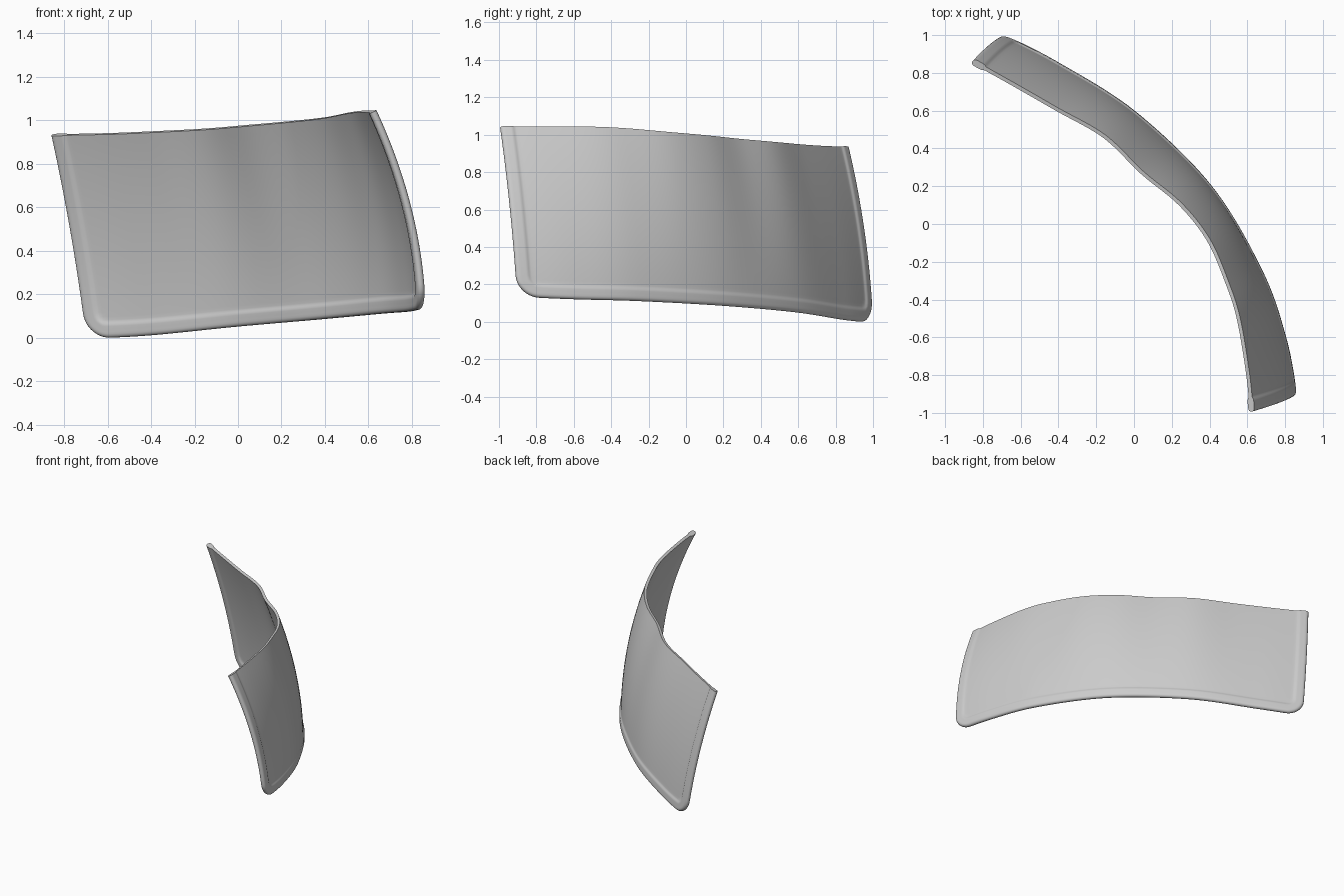
import bpy, bmesh, math
from mathutils import Vector

if "Cube" in bpy.data.objects:
    bpy.data.objects.remove(bpy.data.objects["Cube"])

LENGTH, HEIGHT, R = 2.5, 0.95, 0.12      # unrolled panel size and lower corner radius
RIM, GLASS = 0.018, 0.010                # half thickness of rim and of pane

bottom = [(-.69, .995, .0), (-.4, .845, .015), (0, .59, .055), (.4, .2, .09),
          (.67, -.25, .115), (.795, -.6, .125), (.855, -.90, .138)]
top = [(-.85, .865, .937), (-.6, .725, .942), (-.4, .61, .95), (-.15, .467, .963),
       (.05, .275, .98), (.25, .11, .998), (.4, -.08, 1.015), (.5, -.31, 1.035),
       (.56, -.5, 1.044), (.61, -.8, 1.045), (.628, -.99, 1.043)]


def smooth_curve(points, n=24):
    """Catmull-Rom samples with their running arc length (0..1)."""
    p = [Vector(q) for q in points]
    p = [2 * p[0] - p[1]] + p + [2 * p[-1] - p[-2]]
    out = []
    for i in range(1, len(p) - 2):
        a, b, c, d = p[i - 1:i + 3]
        for k in range(n):
            t = k / n
            out.append(0.5 * (2 * b + (c - a) * t + (2 * a - 5 * b + 4 * c - d) * t * t
                              + (3 * b - a - 3 * c + d) * t ** 3))
    out.append(p[-2])
    run = [0]
    for a, b in zip(out, out[1:]):
        run.append(run[-1] + (b - a).length)
    return out, [r / run[-1] for r in run]


def at(curve, u):
    pts, run = curve
    i = 0
    while i < len(run) - 2 and run[i + 1] < u:
        i += 1
    return pts[i].lerp(pts[i + 1], (u - run[i]) / (run[i + 1] - run[i]))


low, high = smooth_curve(bottom), smooth_curve(top)


def surface(s, t):
    u, v = s / LENGTH, t / HEIGHT
    p = at(low, u).lerp(at(high, u), v)
    bulge = (0.025 + 0.025 * u) * 4 * v * (1 - v)
    side = at(low, min(u + .03, 1)) - at(low, max(u - .03, 0))
    return p + Vector((-side.y, side.x, 0)).normalized() * bulge


def normal(s, t):
    e = 0.02
    ds = surface(min(s + e, LENGTH), t) - surface(max(s - e, 0), t)
    dt = surface(s, min(t + e, HEIGHT)) - surface(s, max(t - e, 0))
    return ds.cross(dt).normalized()


def half_thickness(s, t):
    """Rounded outer bead, then a soft step down to the pane."""
    e = min(s, LENGTH - s)
    d = R - math.hypot(R - e, R - t) if e < R and t < R else min(e, t)
    d = max(d, 0)
    if d < 0.02:
        return RIM * math.sqrt(max(0, 1 - (1 - d / 0.02) ** 2))
    k = min(max((d - 0.058) / 0.024, 0), 1)
    return RIM + (GLASS - RIM) * k * k * (3 - 2 * k)


# grid lines, dense around the rim
edge = [0, .002, .006, .012, .02, .03, .042, .055, .062, .07, .077, .084, .1, .12]
ts = edge + [.12 + (HEIGHT - .12) * i / 20 for i in range(1, 21)]
ss = edge + [.12 + (LENGTH - .24) * i / 50 for i in range(1, 50)] + [LENGTH - e for e in reversed(edge)]

bm = bmesh.new()
faces = {1: [], -1: []}
for t in ts:
    inset = R - math.sqrt(R * R - (R - t) ** 2) if t < R else 0
    rows = {1: [], -1: []}
    for s0 in ss:
        s = inset + (LENGTH - 2 * inset) * s0 / LENGTH
        p, n, h = surface(s, t), normal(s, t), half_thickness(s, t)
        for sign in rows:
            rows[sign].append(bm.verts.new(p + n * h * sign))
    for sign in rows:
        faces[sign].append(rows[sign])

# outer and inner skins
for sign, grid in faces.items():
    for a, b in zip(grid, grid[1:]):
        for i in range(len(ss) - 1):
            bm.faces.new((a[i], a[i + 1], b[i + 1], b[i]))
# flat top edge
a, b = faces[1][-1], faces[-1][-1]
for i in range(len(ss) - 1):
    bm.faces.new((a[i], a[i + 1], b[i + 1], b[i]))
bmesh.ops.remove_doubles(bm, verts=bm.verts, dist=0.0003)
bmesh.ops.recalc_face_normals(bm, faces=bm.faces)

# rest on the ground and centre
for axis in range(3):
    vals = [v.co[axis] for v in bm.verts]
    shift = min(vals) if axis == 2 else (min(vals) + max(vals)) / 2
    for v in bm.verts:
        v.co[axis] -= shift

mesh = bpy.data.meshes.new("curved_windshield")
bm.to_mesh(mesh)
bm.free()
obj = bpy.data.objects.new("curved_windshield", mesh)
bpy.context.collection.objects.link(obj)
bpy.context.view_layer.objects.active = obj
obj.select_set(True)
bpy.ops.object.shade_smooth_by_angle(angle=math.radians(40))
